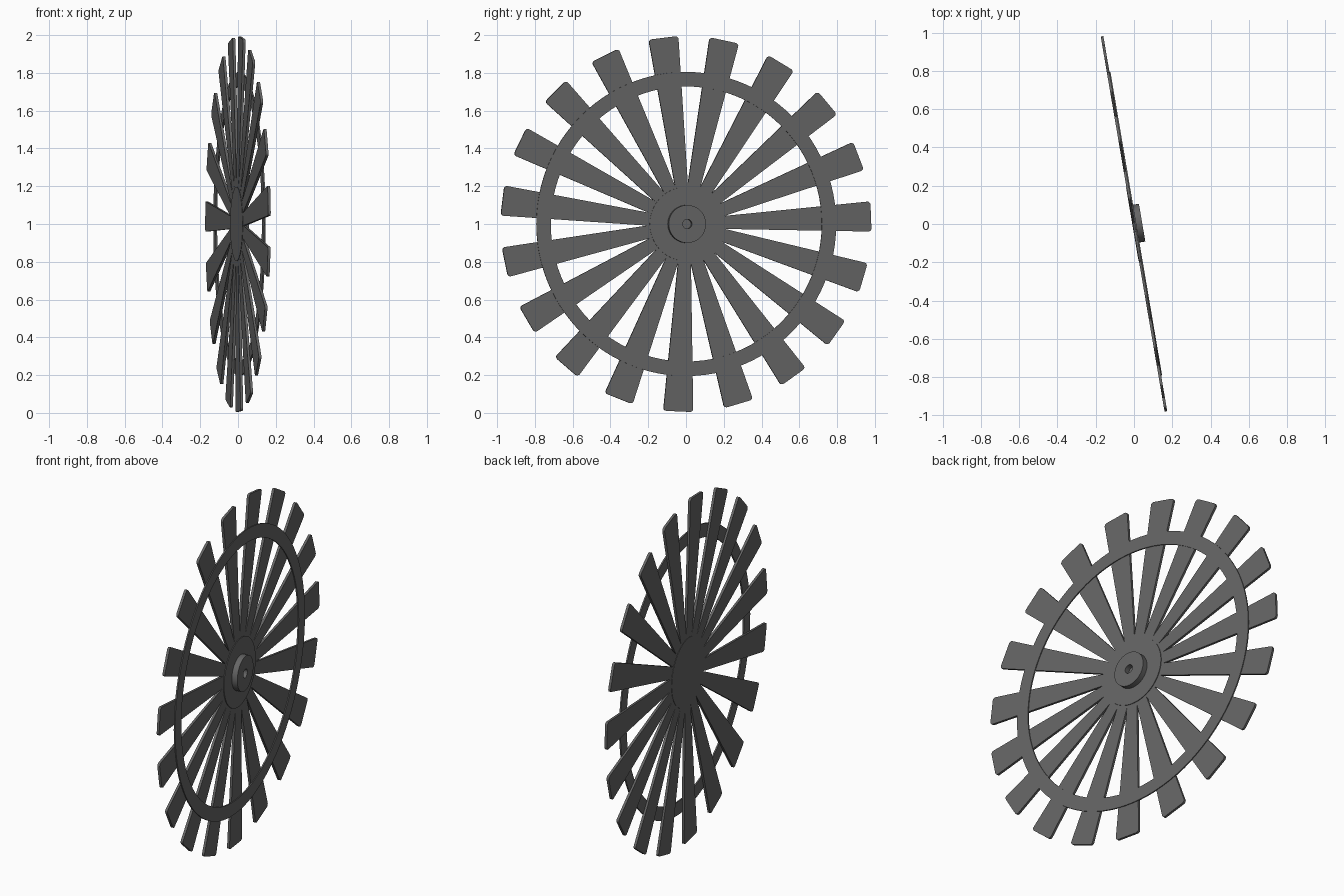
import bpy, bmesh
from math import sin, cos, pi, radians
from mathutils import Matrix

if "Cube" in bpy.data.objects:
    bpy.data.objects.remove(bpy.data.objects["Cube"])

BLADES, PHASE, TILT = 19, radians(2.3), radians(9.66)
PLACE = Matrix.Translation((0, 0, 1.0)) @ Matrix.Rotation(TILT, 4, 'Z')

steel = bpy.data.materials.new("dark_grey")
steel.diffuse_color = (0.13, 0.13, 0.13, 1)
steel.use_nodes = True
steel.node_tree.nodes["Principled BSDF"].inputs["Base Color"].default_value = steel.diffuse_color


def finish(name, bm):
    bmesh.ops.recalc_face_normals(bm, faces=bm.faces)
    me = bpy.data.meshes.new(name)
    bm.to_mesh(me)
    bm.free()
    ob = bpy.data.objects.new(name, me)
    bpy.context.collection.objects.link(ob)
    ob.matrix_world = PLACE
    me.materials.append(steel)
    bpy.context.view_layer.objects.active = ob
    ob.select_set(True)
    bpy.ops.object.shade_smooth_by_angle(angle=radians(35))
    ob.select_set(False)
    return ob


def lathe(name, profile, closed, n=96):
    """Spin (axial, radius) points round the local x axis."""
    bm = bmesh.new()
    rings = []
    for x, r in profile:
        if r == 0:
            rings.append([bm.verts.new((x, 0, 0))] * n)
        else:
            rings.append([bm.verts.new((x, r * cos(2 * pi * i / n), r * sin(2 * pi * i / n)))
                          for i in range(n)])
    pairs = list(zip(rings, rings[1:]))
    if closed:
        pairs.append((rings[-1], rings[0]))
    for a, b in pairs:
        for i in range(n):
            j = (i + 1) % n
            bm.faces.new(dict.fromkeys((a[i], a[j], b[j], b[i])))
    return finish(name, bm)


# tapered blades with rounded tip corners
def blade(name, angle, r0=0.17, r1=0.993, t=0.007, c=0.018):
    half = lambda r: (0.045 + 0.116 * r) / 2
    h = half(r1)
    side = [(r0, half(r0)), (r1 - c, half(r1 - c))]
    side += [(r1 - c + c * sin(a), h - c + c * cos(a))
             for a in (pi / 8, pi / 4, 3 * pi / 8, pi / 2)]
    outline = side + [(r, -w) for r, w in reversed(side)]
    bm = bmesh.new()
    f = bm.faces.new([bm.verts.new((-t, r, w)) for r, w in outline])
    ext = bmesh.ops.extrude_face_region(bm, geom=[f])
    bmesh.ops.translate(bm, vec=(2 * t, 0, 0),
                        verts=[v for v in ext["geom"] if isinstance(v, bmesh.types.BMVert)])
    bmesh.ops.rotate(bm, verts=bm.verts, matrix=Matrix.Rotation(angle, 3, 'X'))
    finish(name, bm)


for k in range(BLADES):
    blade(f"blade_{k + 1:02d}", PHASE + 2 * pi * k / BLADES)

# flat bracing ring on the hub side of the blades
lathe("brace_ring", [(0.004, 0.728), (0.012, 0.728), (0.012, 0.805), (0.004, 0.805)], True)

# centre plate and raised hub with a shaft hole
lathe("centre_plate", [(-0.009, 0), (-0.009, 0.196), (0.011, 0.196), (0.011, 0)], False)
lathe("hub", [(0.009, 0), (0.009, 0.1), (0.043, 0.1), (0.043, 0.025), (0.012, 0.025), (0.012, 0)],
      False, 64)
